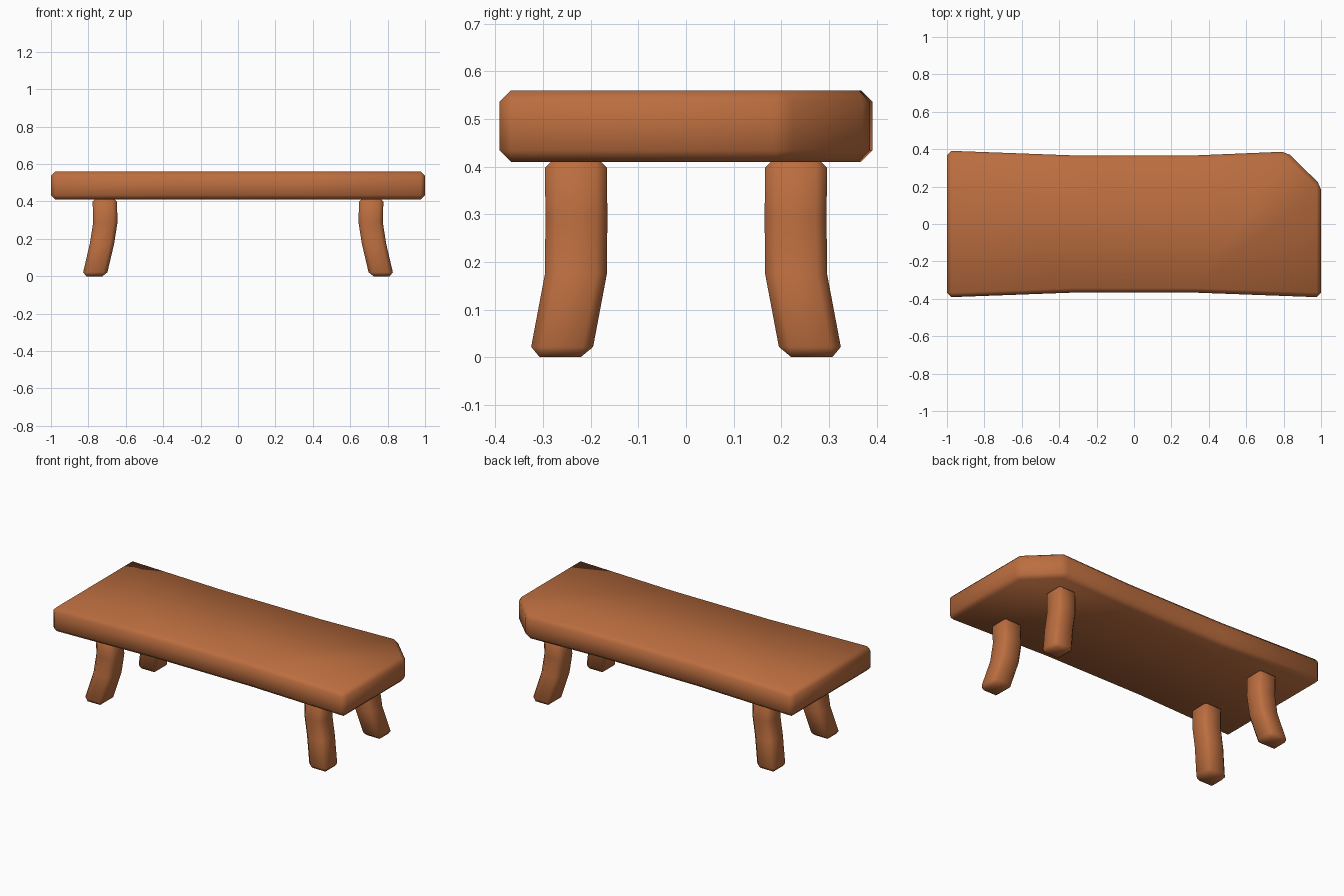
import bpy, bmesh

if "Cube" in bpy.data.objects:
    bpy.data.objects.remove(bpy.data.objects["Cube"])

wood = bpy.data.materials.new("warm_wood")
wood.diffuse_color = (0.5, 0.155, 0.05, 1)
wood.use_nodes = True
wood.node_tree.nodes["Principled BSDF"].inputs["Base Color"].default_value = wood.diffuse_color


def finish(name, bm, bevel):
    """Turn a bmesh into a smooth-shaded object with chamfered hard edges."""
    bmesh.ops.recalc_face_normals(bm, faces=bm.faces)
    for f in bm.faces:
        f.smooth = True
    mesh = bpy.data.meshes.new(name)
    bm.to_mesh(mesh)
    bm.free()
    mesh.materials.append(wood)
    ob = bpy.data.objects.new(name, mesh)
    bpy.context.collection.objects.link(ob)
    mod = ob.modifiers.new("chamfer", 'BEVEL')
    mod.width = bevel
    mod.segments = 1
    mod.limit_method = 'ANGLE'
    mod.angle_limit = 0.52
    return ob


def loft(rings):
    """Bridge equal-length rings of points and cap both ends."""
    bm = bmesh.new()
    loops = [[bm.verts.new(p) for p in ring] for ring in rings]
    n = len(loops[0])
    for a, b in zip(loops, loops[1:]):
        for i in range(n):
            j = (i + 1) % n
            bm.faces.new((a[i], a[j], b[j], b[i]))
    bm.faces.new(loops[0])
    bm.faces.new(loops[-1])
    return bm


# Seat slab: slightly waisted, with the back right corner cut off
outline = [(-1, -0.392), (-0.33, -0.367), (0.33, -0.367), (1, -0.392),
           (1, 0.207), (0.816, 0.387), (0.33, 0.367), (-0.33, 0.367), (-1, 0.392)]
finish("seat", loft([[(x, y, z) for x, y in outline] for z in (0.41, 0.56)]), 0.024)

# Legs: square posts that splay outwards towards the foot
path = [(0.768, 0.264, 0), (0.727, 0.231, 0.175), (0.709, 0.230, 0.29), (0.713, 0.231, 0.42)]
h = 0.065
for sx, side in ((-1, "left"), (1, "right")):
    for sy, end in ((-1, "front"), (1, "back")):
        rings = [[(sx * x + dx, sy * y + dy, z)
                  for dx, dy in ((-h, -h), (h, -h), (h, h), (-h, h))]
                 for x, y, z in path]
        finish(f"{end}_{side}_leg", loft(rings), 0.022)
